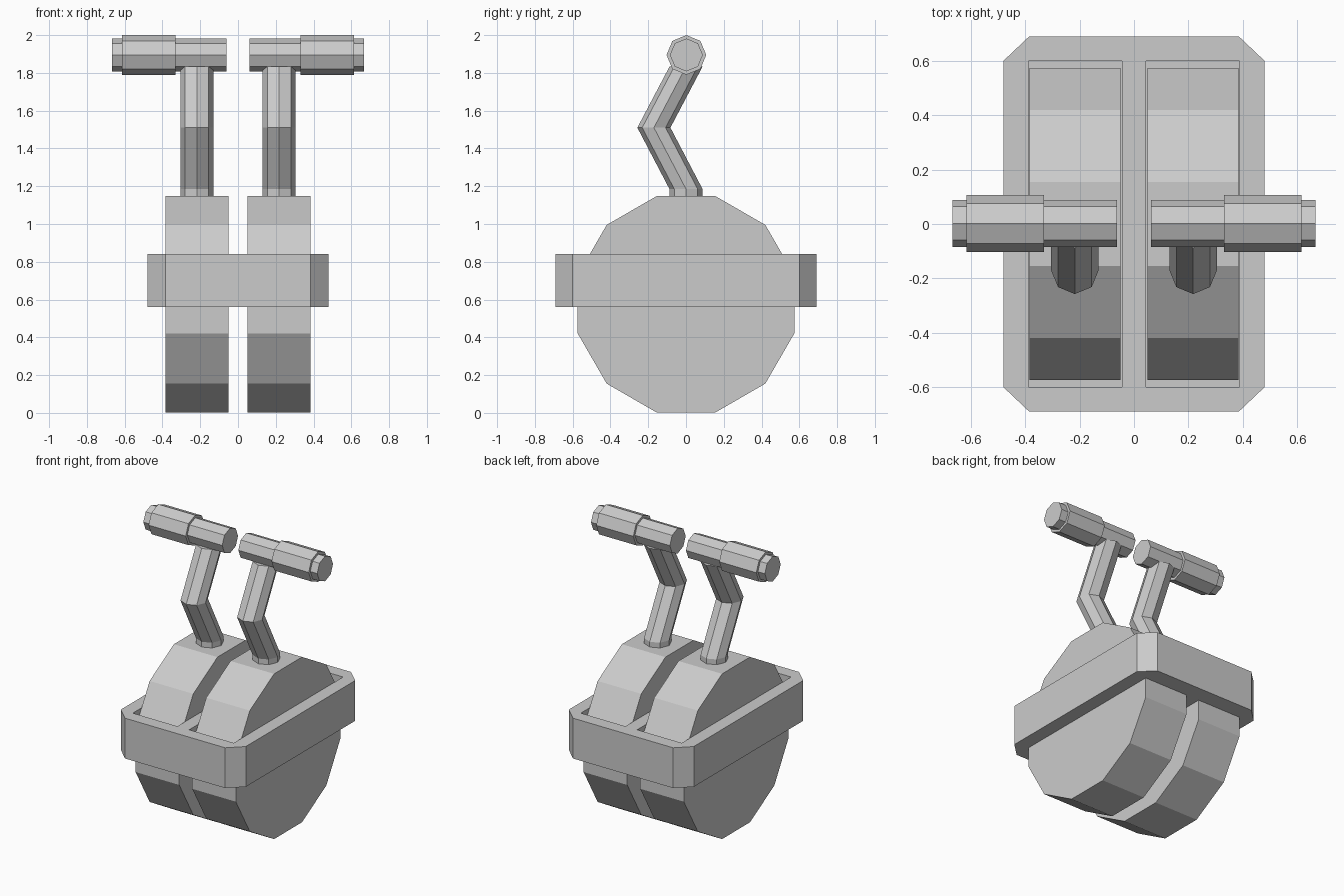
import bpy, bmesh
from math import pi, cos, sin

if "Cube" in bpy.data.objects:
    bpy.data.objects.remove(bpy.data.objects["Cube"])


def loft(name, rings, mirror=False):
    """Bridge equal-sized rings of points and cap both ends."""
    bm = bmesh.new()
    loops = [[bm.verts.new(p) for p in ring] for ring in rings]
    n = len(loops[0])
    for a, b in zip(loops, loops[1:]):
        for i in range(n):
            j = (i + 1) % n
            bm.faces.new((a[i], a[j], b[j], b[i]))
    bm.faces.new(loops[0][::-1])
    bm.faces.new(loops[-1])
    bmesh.ops.recalc_face_normals(bm, faces=bm.faces)
    mesh = bpy.data.meshes.new(name)
    bm.to_mesh(mesh)
    bm.free()
    obj = bpy.data.objects.new(name, mesh)
    bpy.context.collection.objects.link(obj)
    if mirror:
        obj.modifiers.new("Mirror", 'MIRROR').use_axis[0] = True
    return obj


def ring_x(x, y, z, r, n, phase=0.0):
    return [(x, y + r * cos(phase + 2 * pi * i / n), z + r * sin(phase + 2 * pi * i / n))
            for i in range(n)]


def ring_z(x, y, z, r, n):
    return [(x + r * cos(2 * pi * i / n), y + r * sin(2 * pi * i / n), z) for i in range(n)]


MID_X = 0.2175

# Chamfered housing frame
outline = [(-0.385, -0.69), (0.385, -0.69), (0.48, -0.6), (0.48, 0.6),
           (0.385, 0.69), (-0.385, 0.69), (-0.48, 0.6), (-0.48, -0.6)]
frame = loft("housing_frame", [[(x, y, z) for x, y in outline] for z in (0.56, 0.84)])

# Two recessed slots in the top of the frame
slot = [(0.045, -0.6), (0.388, -0.6), (0.388, 0.6), (0.045, 0.6)]
cutter = loft("slot_cutter", [[(x, y, z) for x, y in slot] for z in (0.6, 1.0)], mirror=True)
cutter.hide_render = True
cutter.hide_viewport = True
cut = frame.modifiers.new("Slots", 'BOOLEAN')
cut.operation = 'DIFFERENCE'
cut.solver = 'EXACT'
cut.object = cutter

# Twelve-sided lever drums
loft("lever_drum", [ring_x(x, 0, 0.575, 0.594, 12, pi / 12) for x in (0.05, 0.385)], mirror=True)

# Bent lever arms
path = [(0, 1.12), (0, 1.185), (-0.17, 1.51), (0, 1.833)]
loft("lever_arm", [ring_z(MID_X, y, z, 0.0875, 8) for y, z in path], mirror=True)

# Handle rods and the thicker grips around them
loft("handle_rod", [ring_x(x, 0.002, 1.895, 0.087, 8) for x in (0.062, 0.668)], mirror=True)
loft("handle_grip", [ring_x(x, 0.002, 1.895, 0.105, 8) for x in (0.33, 0.615)], mirror=True)
